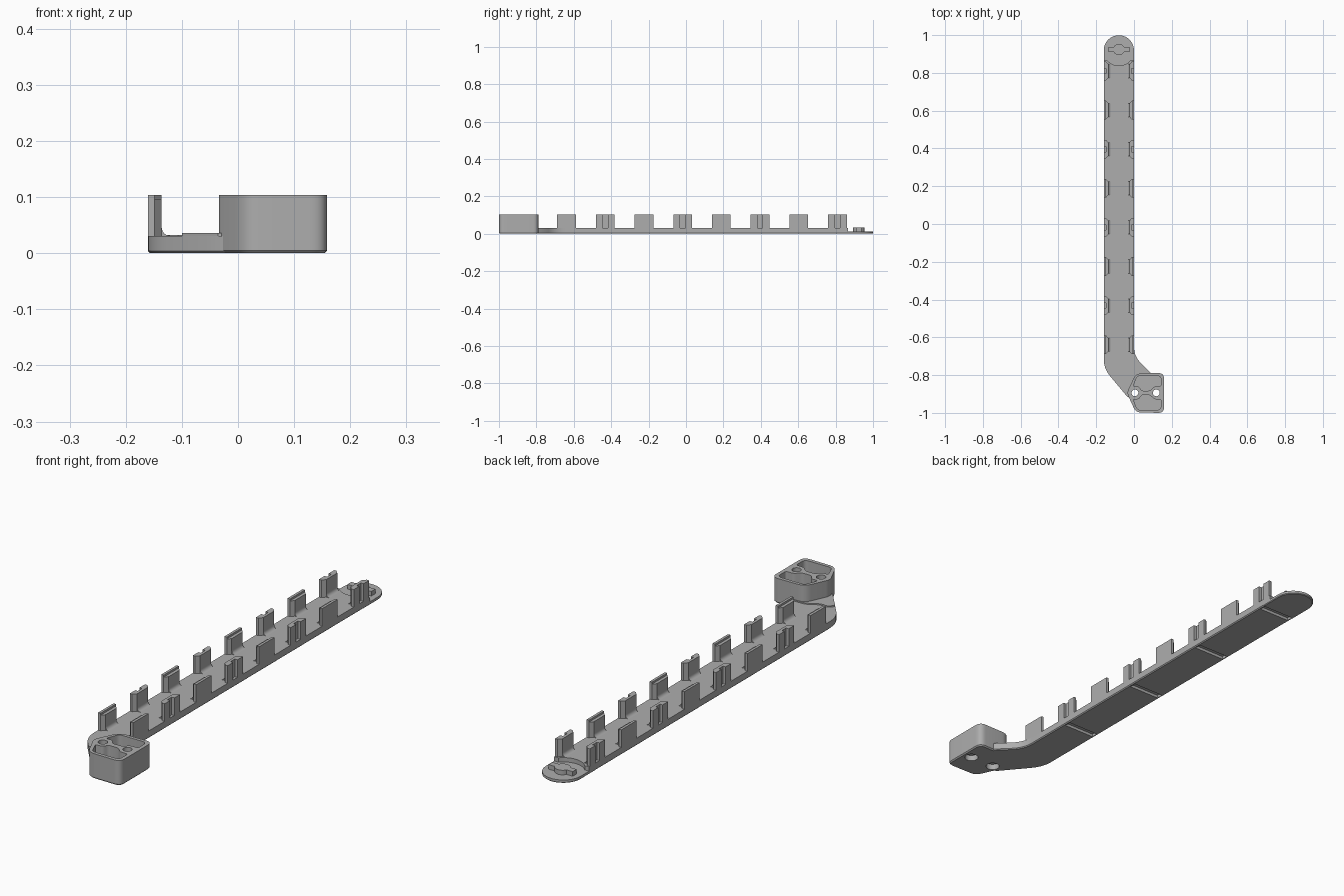
import bpy, bmesh, math
from mathutils import Vector

cube = bpy.data.objects.get("Cube")
if cube:
    bpy.data.objects.remove(cube, do_unlink=True)

grey = bpy.data.materials.new("grey plastic")
grey.use_nodes = True
COLOUR = (0.42, 0.42, 0.42, 1)
grey.diffuse_color = COLOUR
grey.node_tree.nodes["Principled BSDF"].inputs["Base Color"].default_value = COLOUR

THICK, TOP = 0.031, 0.104
MID = -0.08            # centre line of the bar
LUG_Y = 0.919
BLOCK_Y = -0.894


def rounded(points, radii, steps=8):
    """Round each polygon corner with a smooth curve."""
    out, n = [], len(points)
    for i, r in enumerate(radii):
        p = Vector(points[i])
        if r == 0:
            out.append(p)
            continue
        a = p + (Vector(points[i - 1]) - p).normalized() * r
        b = p + (Vector(points[(i + 1) % n]) - p).normalized() * r
        for k in range(steps + 1):
            t = k / steps
            out.append(a * (1 - t) ** 2 + p * 2 * t * (1 - t) + b * t * t)
    return out


def arc(cx, cy, r, start, end, steps=24):
    angles = [math.radians(start + (end - start) * k / steps) for k in range(steps + 1)]
    return [(cx + r * math.cos(a), cy + r * math.sin(a)) for a in angles]


def prism(name, points, z0, z1, chamfer=0, axis="z"):
    """Extrude a flat outline along z, or an x-z profile along y."""
    bm = bmesh.new()
    place = (lambda u, v: (u, v, z0)) if axis == "z" else (lambda u, v: (u, z0, v))
    face = bm.faces.new([bm.verts.new(place(p[0], p[1])) for p in points])
    shift = (0, 0, z1 - z0) if axis == "z" else (0, z1 - z0, 0)
    base_edges = list(face.edges)
    res = bmesh.ops.extrude_face_region(bm, geom=[face], use_keep_orig=True)
    moved = [g for g in res["geom"] if isinstance(g, bmesh.types.BMVert)]
    bmesh.ops.translate(bm, vec=shift, verts=moved)
    bmesh.ops.recalc_face_normals(bm, faces=bm.faces)
    if chamfer:
        bmesh.ops.bevel(bm, geom=base_edges, offset=chamfer, segments=1, affect="EDGES")
    mesh = bpy.data.meshes.new(name)
    bm.to_mesh(mesh)
    bm.free()
    mesh.materials.append(grey)
    obj = bpy.data.objects.new(name, mesh)
    bpy.context.collection.objects.link(obj)
    return obj


def activate(obj):
    bpy.ops.object.select_all(action="DESELECT")
    obj.select_set(True)
    bpy.context.view_layer.objects.active = obj


def cut(obj, cutters):
    activate(obj)
    for c in cutters:
        c.hide_render = True
        mod = obj.modifiers.new("cut", "BOOLEAN")
        mod.operation, mod.solver, mod.object = "DIFFERENCE", "EXACT", c
        bpy.ops.object.modifier_apply(modifier=mod.name)


def box(name, x0, x1, y0, y1, z0, z1):
    return prism(name, [(x0, y0), (x1, y0), (x1, y1), (x0, y1)], z0, z1)


tab_ys = [0.81 - 0.207 * i for i in range(8)]

# Long bar with the angled neck and a concave end
bar_outline = rounded(
    [(-0.16, 0.865), (-0.16, -0.765), (-0.035, -0.915), (0.05, -0.95),
     (0.1, -0.82), (0.085, -0.785), (0, -0.7), (0, 0.865)],
    [0, 0.05, 0, 0, 0, 0, 0.05, 0]) + arc(MID, LUG_Y, 0.081, -41.8, -138.2)
bar = prism("bar", bar_outline, 0, THICK, 0.004)

# Raised pad on the neck
neck_pad = prism("neck_pad", rounded(
    [(-0.1, -0.836), (-0.036, -0.912), (0.05, -0.93), (0.1, -0.82),
     (0.08, -0.788), (0, -0.788), (-0.045, -0.818), (-0.08, -0.815)],
    [0, 0, 0, 0, 0, 0.025, 0.02, 0.01]), 0.01, 0.036)

# Thin round lug at the far end, with a keyed boss
prism("end_lug", [(-0.16, 0.82), (0, 0.82)] + arc(MID, LUG_Y, 0.08, 0, 180),
      0, 0.013, 0.003)
side = math.degrees(math.asin(0.013 / 0.03))
key = []
for s in (0, 180):
    sign = 1 if s == 0 else -1
    key += [(MID + sign * 0.055, 0.924 - sign * 0.013), (MID + sign * 0.055, 0.924 + sign * 0.013)]
    key += arc(MID, 0.924, 0.03, s + side, s + 180 - side, 12)
prism("lug_key", key, 0.01, 0.032)

# Mounting block with two pockets and two screw holes
block = prism("mounting_block", rounded(
    [(-0.038, BLOCK_Y), (0.01, -0.998), (0.159, -1), (0.159, -0.789), (0.01, -0.791)],
    [0.02, 0.03, 0.03, 0.03, 0.03]), 0, TOP, 0.005)
pocket = [(0.018, 0.09), (0.143, 0.09), (0.143, 0.034), (0.108, 0.034),
          (0.084, 0.011), (0.04, 0.011), (0.026, 0.034), (-0.005, 0.034)]
pocket_cutters = [
    prism("pocket_cutter", rounded([(x, BLOCK_Y + s * y) for x, y in pocket],
                                   [0.015, 0.02, 0.01, 0.01, 0.01, 0.01, 0.01, 0.01], 5),
          0.055, 0.2)
    for s in (1, -1)]
hole_cutters = []
for x in (0.005, 0.118):
    hole_cutters.append(prism("hole_cutter", arc(x, BLOCK_Y, 0.018, 0, 345, 23), -0.1, 0.2))
    hole_cutters.append(prism("counterbore_cutter", arc(x, BLOCK_Y, 0.027, 0, 345, 23), -0.1, 0.025))
cut(block, pocket_cutters + hole_cutters)
cut(neck_pad, hole_cutters)

# Strap slots across the underside of the bar
slot_cutters = [box("slot_cutter", -0.152, -0.008, y - 0.014, y + 0.014, -0.05, 0.012)
                for y in tab_ys[::2]]
cut(bar, hole_cutters + slot_cutters)
for c in pocket_cutters + hole_cutters + slot_cutters:
    bpy.data.objects.remove(c, do_unlink=True)

# Rows of tabs: grooved and ledged ones alternate on both edges
DEEP = 0.024
for s, label in ((-1, "right"), (1, "left")):
    def edge(d):
        return MID + s * (0.08 - d)
    for i, y in enumerate(tab_ys):
        inner = [(edge(0.011), y + 0.05), (edge(DEEP), y + 0.036),
                 (edge(DEEP), y - 0.036), (edge(0.011), y - 0.05)]
        outer = [(edge(0), y - 0.05), (edge(0), y + 0.05)]
        if i % 2 == 0:
            groove = [(edge(0), y - 0.014), (edge(0.012), y - 0.014),
                      (edge(0.012), y + 0.014), (edge(0), y + 0.014)]
            prism(f"{label}_grooved_tab", inner + outer[:1] + groove + outer[1:],
                  THICK - 0.001, TOP)
        else:
            prism(f"{label}_ledged_tab", inner + outer, THICK - 0.001, 0.096)
            prism(f"{label}_tab_lip", [inner[0], inner[3]] + outer, 0.096, TOP)
        # Curved foot where the tab meets the bar
        r = 0.015
        foot = [(edge(DEEP - 0.002), THICK - 0.002)] + [
            (edge(DEEP + u), THICK + v)
            for u, v in arc(r, r, r, 270, 180, 6)]
        prism(f"{label}_tab_foot", foot, y - 0.036, y + 0.036, axis="y")

# Smooth curved walls, keep hard edges
for obj in bpy.context.collection.objects:
    if obj.type == "MESH" and grey.name in obj.data.materials:
        activate(obj)
        bpy.ops.object.shade_smooth_by_angle(angle=math.radians(30))
